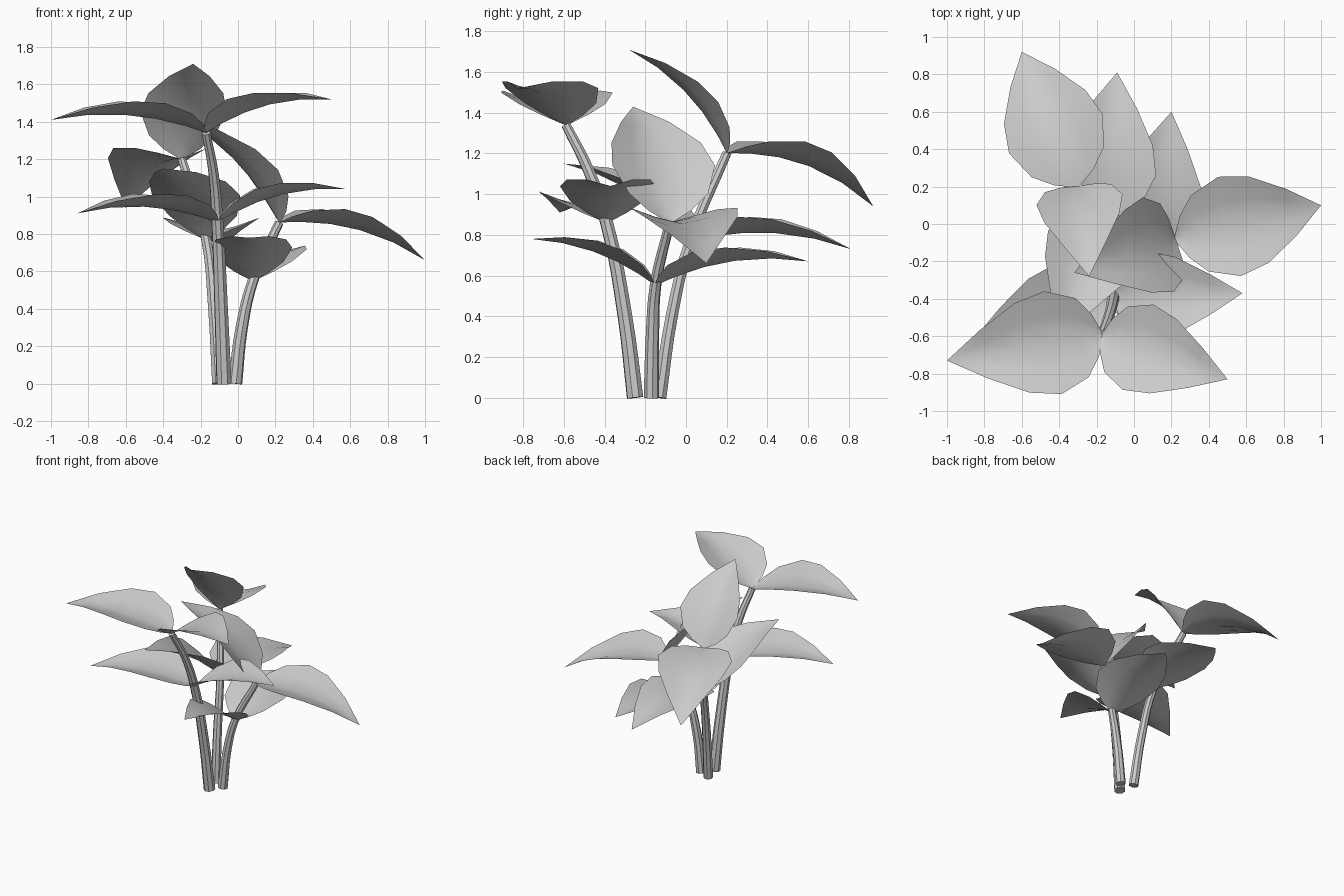
import bpy
import bmesh
from mathutils import Vector

cube = bpy.data.objects.get("Cube")
if cube:
    bpy.data.objects.remove(cube)

grey = bpy.data.materials.new("plain_grey")
grey.use_nodes = True
grey.diffuse_color = (0.6, 0.6, 0.6, 1)
grey.node_tree.nodes["Principled BSDF"].inputs["Base Color"].default_value = grey.diffuse_color

# Half-width of a leaf along its length: (fraction of length, fraction of widest)
OUTLINE = [(0, 0.06), (0.05, 0.42), (0.14, 0.77), (0.33, 1), (0.53, 0.87), (0.77, 0.47), (1, 0)]
ACROSS = (-1, -0.5, 0, 0.5, 1)


def finish(obj):
    obj.data.materials.append(grey)
    for other in bpy.context.selected_objects:
        other.select_set(False)
    bpy.context.view_layer.objects.active = obj
    obj.select_set(True)
    bpy.ops.object.shade_smooth_by_angle()


def leaf(name, base, tip, arch=0.06, width=0.33, cup=0.3):
    """Arched leaf with raised edges, running from base to tip."""
    base, tip = Vector(base), Vector(tip)
    axis = tip - base
    length = axis.length
    side = axis.cross(Vector((0, 0, 1))).normalized()
    up = side.cross(axis).normalized()
    bm = bmesh.new()
    rows = []
    for t, w in OUTLINE:
        mid = base + axis * t + up * arch * 4 * t * (1 - t)
        half = w * width * length
        if half == 0:
            rows.append([bm.verts.new(mid)] * len(ACROSS))
        else:
            rows.append([bm.verts.new(mid + side * half * u + up * half * cup * abs(u) ** 1.3)
                         for u in ACROSS])
    for a, b in zip(rows, rows[1:]):
        for i in range(len(ACROSS) - 1):
            corners = dict.fromkeys((a[i], a[i + 1], b[i + 1], b[i]))
            bm.faces.new(list(corners))
    bmesh.ops.recalc_face_normals(bm, faces=bm.faces)
    if sum((f.normal.dot(up) for f in bm.faces)) < 0:
        bmesh.ops.reverse_faces(bm, faces=bm.faces)
    mesh = bpy.data.meshes.new(name)
    bm.to_mesh(mesh)
    bm.free()
    obj = bpy.data.objects.new(name, mesh)
    bpy.context.collection.objects.link(obj)
    finish(obj)


def stem(name, points, thick=0.042, thin=0.024):
    """Tapering eight-sided tube through the points."""
    curve = bpy.data.curves.new(name, "CURVE")
    curve.dimensions = "3D"
    curve.bevel_depth = 1
    curve.bevel_resolution = 2
    curve.resolution_u = 4
    curve.use_fill_caps = True
    spline = curve.splines.new("BEZIER")
    spline.bezier_points.add(len(points) - 1)
    for i, (p, co) in enumerate(zip(spline.bezier_points, points)):
        p.co = co
        p.radius = thick + (thin - thick) * i / (len(points) - 1)
        p.handle_left_type = p.handle_right_type = "AUTO"
    obj = bpy.data.objects.new(name, curve)
    bpy.context.collection.objects.link(obj)
    for other in bpy.context.selected_objects:
        other.select_set(False)
    bpy.context.view_layer.objects.active = obj
    obj.select_set(True)
    bpy.ops.object.convert(target="MESH")
    finish(bpy.context.object)


# Nodes where each pair of leaves meets its stem
front_low, front_high = (-0.11, -0.39, 0.86), (-0.17, -0.59, 1.34)
back_low, back_high = (-0.17, 0.02, 0.77), (-0.30, 0.20, 1.20)
left_low, left_high = (0.08, -0.15, 0.55), (0.22, -0.08, 0.86)

# Stems
stem("front_stem", [(-0.075, -0.25, 0), (-0.09, -0.30, 0.4), front_low,
                    (-0.13, -0.48, 1.12), front_high])
stem("back_stem", [(-0.105, -0.13, 0), (-0.13, -0.07, 0.4), back_low, back_high], 0.036)
stem("left_stem", [(-0.015, -0.17, 0), (0.02, -0.165, 0.3), left_low, left_high], 0.038)

# Leaves of the front stem
leaf("front_stem_upper_right_leaf", front_high, (-1.0, -0.73, 1.41))
leaf("front_stem_upper_left_leaf", front_high, (0.50, -0.83, 1.52))
leaf("front_stem_lower_right_leaf", front_low, (-0.86, -0.62, 0.91))
leaf("front_stem_lower_left_leaf", front_low, (0.58, -0.37, 1.04))

# Leaves of the back stem
leaf("back_stem_upper_back_leaf", back_high, (-0.60, 0.92, 0.94), 0.08)
leaf("back_stem_upper_front_leaf", back_high, (-0.24, -0.28, 1.71))
leaf("back_stem_lower_back_leaf", back_low, (-0.09, 0.81, 0.73))
leaf("back_stem_lower_front_leaf", back_low, (-0.40, -0.60, 1.15))

# Leaves of the left stem
leaf("left_stem_upper_outer_leaf", left_high, (1.0, 0.10, 0.66), 0.07)
leaf("left_stem_upper_inner_leaf", left_high, (-0.32, -0.26, 1.43))
leaf("left_stem_lower_back_leaf", left_low, (0.20, 0.60, 0.67))
leaf("left_stem_lower_front_leaf", left_low, (0.06, -0.76, 0.78), 0.05)
